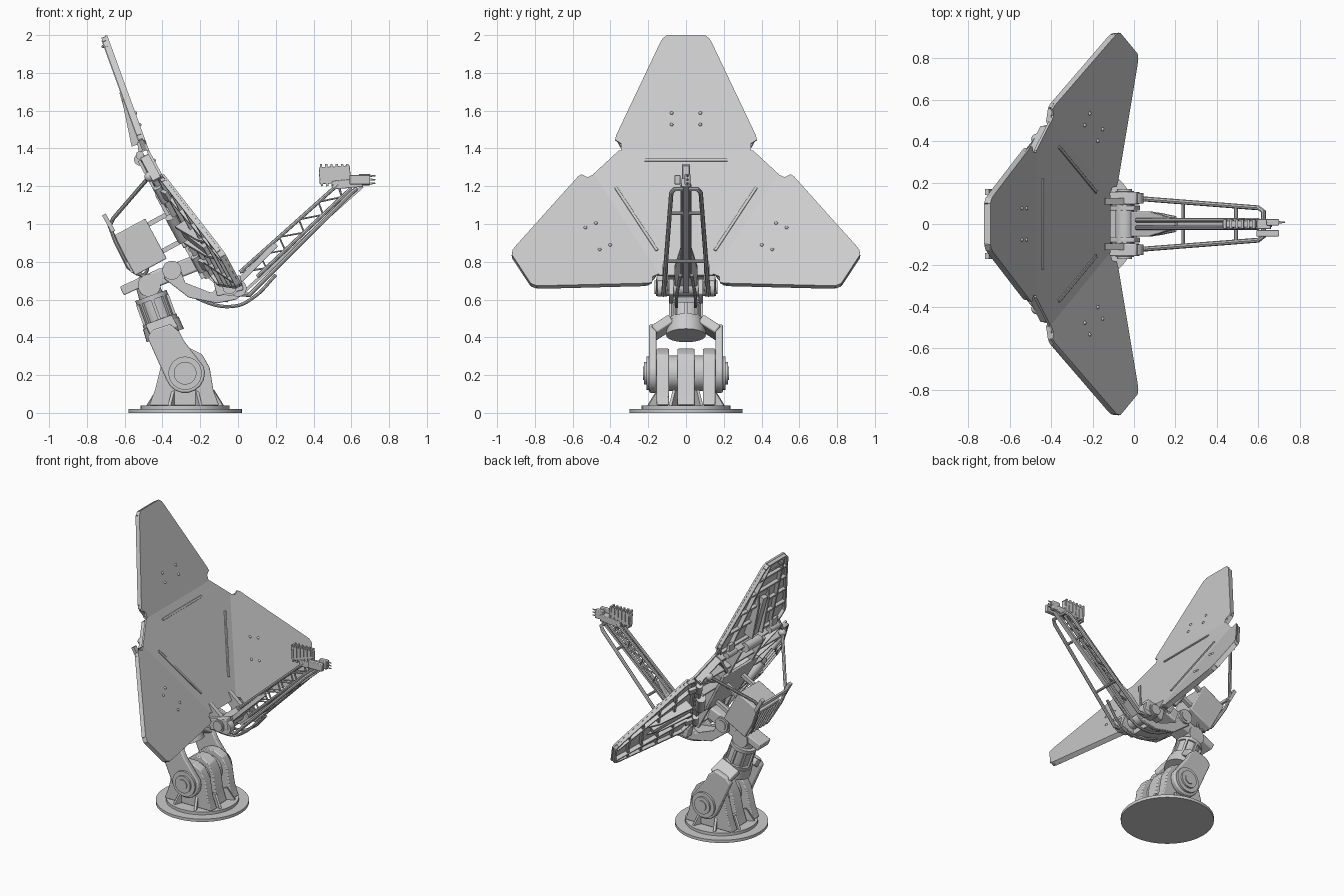
import bpy, bmesh, math
from mathutils import Matrix, Vector as V

if "Cube" in bpy.data.objects:
    bpy.data.objects.remove(bpy.data.objects["Cube"])

I = Matrix.Identity(4)
SIDES = ((1, "left"), (-1, "right"))

def finish(name, bm, M=I, bevel=0):
    bmesh.ops.recalc_face_normals(bm, faces=bm.faces)
    me = bpy.data.meshes.new(name)
    bm.to_mesh(me); bm.free()
    me.transform(M)
    for p in me.polygons:
        p.use_smooth = True
    me.set_sharp_from_angle(angle=math.radians(32))
    ob = bpy.data.objects.new(name, me)
    bpy.context.collection.objects.link(ob)
    if bevel:
        m = ob.modifiers.new("bevel", 'BEVEL')
        m.width, m.segments, m.limit_method = bevel, 2, 'ANGLE'
    return ob

def prism(name, pts, d0, d1, M=I, bevel=0):
    """Outline in local xy, extruded from z=d0 to z=d1."""
    bm = bmesh.new()
    f = bm.faces.new([bm.verts.new((x, y, d0)) for x, y in pts])
    r = bmesh.ops.extrude_face_region(bm, geom=[f])
    bmesh.ops.translate(bm, vec=(0, 0, d1 - d0), verts=[v for v in r["geom"] if isinstance(v, bmesh.types.BMVert)])
    return finish(name, bm, M, bevel)

XZ = Matrix(((1, 0, 0, 0), (0, 0, -1, 0), (0, 1, 0, 0), (0, 0, 0, 1)))   # local xy -> world xz, z -> -y
def side_plate(name, pts, y0, y1, bevel=0):
    return prism(name, pts, -y1, -y0, XZ, bevel)

def cyl(name, p, q, r, r2=None, n=32, M=I):
    p, q = V(p), V(q)
    T = Matrix.Translation((p + q) / 2) @ (q - p).to_track_quat('Z', 'Y').to_matrix().to_4x4()
    bm = bmesh.new()
    bmesh.ops.create_cone(bm, cap_ends=True, segments=n, radius1=r, radius2=r if r2 is None else r2,
                          depth=(q - p).length, matrix=T)
    return finish(name, bm, M)

def beam(name, p, q, w, h, M=I, up=(0, 0, 1), bevel=0):
    """Rectangular bar from p to q: w sideways, h towards up."""
    p, q = V(p), V(q)
    a = (q - p).normalized(); s = a.cross(V(up)).normalized(); u = s.cross(a)
    B = Matrix((a, s, u)).transposed().to_4x4()
    bm = bmesh.new()
    bmesh.ops.create_cube(bm, size=1, matrix=Matrix.Translation((p + q) / 2) @ B @
                          Matrix.Diagonal(((q - p).length, w, h, 1)))
    return finish(name, bm, M, bevel)

def ball(name, c, r, M=I):
    bm = bmesh.new()
    bmesh.ops.create_uvsphere(bm, u_segments=20, v_segments=12, radius=r, matrix=Matrix.Translation(c))
    return finish(name, bm, M)

def tube(name, pts, r, smooth=False, M=I):
    cu = bpy.data.curves.new(name, 'CURVE')
    cu.dimensions, cu.bevel_depth, cu.bevel_resolution, cu.use_fill_caps = '3D', r, 2, True
    if smooth:
        sp = cu.splines.new('BEZIER'); sp.bezier_points.add(len(pts) - 1)
        for b, p in zip(sp.bezier_points, pts):
            b.co = p; b.handle_left_type = b.handle_right_type = 'AUTO'
    else:
        sp = cu.splines.new('POLY'); sp.points.add(len(pts) - 1)
        for b, p in zip(sp.points, pts):
            b.co = (*p, 1)
    tmp = bpy.data.objects.new(name, cu)
    bpy.context.collection.objects.link(tmp)
    bm = bmesh.new(); bm.from_mesh(tmp.to_mesh())
    bpy.data.objects.remove(tmp); bpy.data.curves.remove(cu)
    return finish(name, bm, M)

# --- base and pedestal
BX, PZ = -.28, .21
cyl("base_disc", (BX, 0, 0), (BX, 0, .02), .30, n=64)
cyl("base_plate", (BX, 0, .02), (BX, 0, .04), .235, n=48)
for i in range(8):
    R = Matrix.Translation((BX, 0, 0)) @ Matrix.Rotation(math.radians(45 * i + 22.5), 4, 'Z') @ XZ
    prism("base_gusset", [(.13, .03), (.22, .03), (.215, .045), (.165, .12), (.13, .12)], -.008, .008, R)
ped = [(-.47, .04), (-.10, .04), (-.13, .12), (-.15, .24), (-.19, .31), (-.25, .34), (-.31, .34), (-.37, .31), (-.41, .24), (-.44, .12)]
for s, n in SIDES:
    side_plate("pedestal_cheek_" + n, ped, *sorted((s * .09, s * .155)), bevel=.006)
side_plate("pedestal_center_web", [(x * .9 - .028, z) for x, z in ped], -.045, .045, .006)
cyl("elevation_drum", (BX, -.16, PZ), (BX, .16, PZ), .095)
cyl("pedestal_core", (BX, 0, .04), (BX, 0, .11), .07)

# --- tilted fork and azimuth motor
t = V((-.34, 0, .94)).normalized()
piv = V((BX, 0, PZ))
fork = [(BX + .105 * math.cos(a), PZ + .105 * math.sin(a)) for a in [math.radians(200 + k * 20) for k in range(10)]]
fork += [(-.285, .38), (-.31, .43), (-.36, .47), (-.45, .44), (-.48, .40)]
for s, n in SIDES:
    side_plate("fork_arm_" + n, fork, *sorted((s * .155, s * .195)), bevel=.008)
    for k, (r, d) in enumerate(((.088, .21), (.06, .222), (.035, .228))):
        cyl("fork_bearing_%d_%s" % (k, n), (BX, s * .15, PZ), (BX, s * d, PZ), r)
    beam("fork_shoulder_" + n, (-.385, s * .175, .42), (-.415, s * .085, .478), .15, .05, up=t, bevel=.008)
C = V((-.385, 0, .41))
for name, a, b, r, r2 in (("fork_collar", 0, .07, .105, .10), ("neck_flange", .07, .09, .095, .095), ("azimuth_motor", .09, .20, .078, .078),
                          ("motor_cap", .20, .225, .088, .088), ("neck_top", .225, .29, .065, .06)):
    cyl(name, C + t * a, C + t * b, r, r2)
for i in range(8):
    d = (Matrix.Rotation(math.radians(45 * i), 3, t) @ V((0, .08, 0)))
    beam("motor_rib", C + d + t * .08, C + d + t * .2, .016, .022, up=d)

# --- head and elbow arm up to the dish pivot
cyl("head_knuckle", (-.47, -.07, .675), (-.47, .07, .675), .06)
beam("head_bar", (-.615, 0, .645), (-.40, 0, .745), .12, .05, bevel=.006)
beam("head_block", (-.48, 0, .69), (-.22, 0, .795), .13, .085, bevel=.01)
cyl("elbow_axle", (-.35, -.11, .755), (-.35, .11, .755), .035)
elbow = [(-.39, .79), (-.32, .80), (-.28, .69), (-.14, .635), (-.06, .71), (0, .71), (.03, .63), (-.01, .60), (-.11, .58), (-.26, .61), (-.39, .71)]
for s, n in SIDES:
    side_plate("elbow_arm_" + n, elbow, *sorted((s * .065, s * .09)), bevel=.004)
    beam("pivot_block_" + n, (-.12, s * .125, .655), (.02, s * .125, .69), .06, .08, bevel=.006)
    cyl("pivot_cap_" + n, (-.045, s * .09, .665), (-.045, s * .168, .665), .036)
    cyl("elbow_cap_" + n, (-.35, s * .09, .755), (-.35, s * .105, .755), .05)
    beam("dish_lug_" + n, (-.05, s * .11, .67), (-.16, s * .11, .76), .03, .07)
cyl("dish_axle", (-.045, -.16, .665), (-.045, .16, .665), .045)
beam("elbow_web", (-.27, 0, .635), (-.05, 0, .60), .14, .03)

# --- dish centre panel (local: x = world y, y = up the panel, z = facing)
a = math.radians(28.4)
u, nrm = V((-math.sin(a), 0, math.cos(a))), V((math.cos(a), 0, math.sin(a)))
D = Matrix.Translation((-.26, 0, 1.0)) @ Matrix((V((0, 1, 0)), u, nrm)).transposed().to_4x4()
hexa = [(-.355, .443), (.355, .443), (.49, .301), (.14, -.307), (-.14, -.307), (-.49, .301)]
prism("center_panel", hexa, -.014, 0, D)
for i in range(6):
    p, q = V((*hexa[i], -.035)) * .95, V((*hexa[i - 1], -.035)) * .95
    p.z = q.z = -.035
    beam("center_rim", p, q, .018, .05, D)
    beam("center_rib", (0, .08, -.04), p, .016, .06, D)
for x in (-.13, .13):
    beam("center_spine", (x, -.29, -.045), (x, .42, -.045), .022, .07, D)
for y in (-.12, .10, .28):
    w = .22 + .5 * (y + .12)
    beam("center_cross_rib", (-w, y, -.04), (w, y, -.04), .016, .055, D)
prism("hub_plate", [(-.17, -.1), (.17, -.1), (.2, .22), (-.2, .22)], -.085, -.065, D, .005)

# --- three folding petals, each with rim, ribs, hinge, rivets
outline = [(-.345, 0), (.345, 0), (.345, .04), (.375, .06), (.37, .085), (.14, .60), (.125, .63), (.10, .65),
           (-.10, .65), (-.125, .63), (-.14, .60), (-.37, .085), (-.375, .06), (-.345, .04)]
for nm, hx, hy, rot in (("top", 0, .443, 0), ("left", .315, 0, -120), ("right", -.315, 0, 120)):
    H = D @ Matrix.Translation((hx, hy, 0)) @ Matrix.Rotation(math.radians(rot), 4, 'Z')
    P = H @ Matrix.Rotation(math.radians(8.4), 4, 'X')
    prism("petal_" + nm, outline, -.012, 0, P)
    rim = [V((x * .96, .012 + y * .965, -.022)) for x, y in outline if not .03 < y < .05]
    for i in range(len(rim)):
        beam("petal_rim_" + nm, rim[i - 1], rim[i], .014, .024, P)
    for y in (.16, .29, .42, .53):
        w = .35 - .44 * (y - .085)
        beam("petal_cross_rib_" + nm, (-w, y, -.022), (w, y, -.022), .014, .024, P)
    for s, sn in SIDES:
        beam("petal_long_rib_" + nm, (s * .22, .04, -.024), (s * .075, .63, -.024), .014, .028, P)
        YZ = P @ Matrix(((0, 0, 1, s * .055), (1, 0, 0, 0), (0, 1, 0, 0), (0, 0, 0, 1)))
        prism("petal_bracket_" + nm, [(.05, -.01), (.38, -.01), (.29, -.045), (.05, -.08)], -.008, .008, YZ)
        # hinge knuckles behind the fold
        cyl("hinge_barrel_" + nm, (s * .19, -.0, -.055), (s * .29, -.0, -.055), .022, n=20, M=H)
        for d in (-.04, .04):
            beam("hinge_leaf_" + nm, (s * .24, 0, -.05), (s * .24, d * 1.6, -.025), .06, .02, H)
        for y in (.145, .21):
            ball("rivet_" + nm, (s * .076, y, 0), .009, P)
    cyl("hinge_motor_" + nm, (-.08, -.02, -.065), (.08, -.02, -.065), .032, n=24, M=H)
    beam("petal_spine_" + nm, (0, .05, -.05), (0, .34, -.028), .05, .03, P)
    beam("face_strip_" + nm, (-.22, -.06, .003), (.22, -.06, .003), .016, .008, H, bevel=.002)
    if nm == "top":
        tube("tip_handle", [(-.05, .60, -.02), (-.05, .60, -.045), (.05, .60, -.045), (.05, .60, -.02)], .008, M=P)

# --- equipment box on the back with braces and hoses
beam("equipment_box", (0, -.105, -.285), (0, .135, -.285), .24, .19, D, bevel=.006)
for i in range(7):
    beam("box_fin", (-.105 + i * .035, -.085, -.384), (-.105 + i * .035, .115, -.384), .008, .014, D)
for s, n in SIDES:
    for y in (-.06, .1):
        beam("box_post_" + n, (s * .09, y, -.07), (s * .09, y, -.2), .025, .025, D, up=(0, 1, 0))
    ball("brace_ball_" + n, (-.47, s * .41, 1.25), .026)
    tube("brace_" + n, [(-.47, s * .41, 1.25), (-.66, s * .17, 1.03), (-.68, s * .15, .99), (-.65, s * .14, .91),
                        (-.58, s * .09, .77), (-.54, s * .06, .74), (-.47, s * .05, .72)], .011)
    beam("brace_clamp_" + n, (-.71, s * .155, 1.05), (-.66, s * .155, .96), .03, .022)
    cyl("hose_plug_" + n, (-.49, s * .05, .95), (-.47, s * .05, .87), .016, n=16)
    tube("hose_" + n, [(-.50, s * .05, .93), (-.55, s * .06, .82), (-.48, s * .07, .77), (-.52, s * .04, .71)], .008, True)
    tube("lower_cable_" + n, [(-.31, s * .04, .68), (-.2, s * .05, .60), (-.02, s * .05, .565), (.08, s * .05, .61), (.2, s * .03, .73)], .009, True)
beam("brace_crossbar", (-.68, -.15, .99), (-.68, .15, .99), .018, .018)

# --- feed boom: outer rails and central lattice
rails = [(-.02, -.12, .63), (.06, -.12, .625), (.60, -.078, 1.165), (.625, -.06, 1.185)]
tube("boom_rail_loop", rails + [(x, -y, z) for x, y, z in reversed(rails)], .012)
def rail(f, s):
    return V((.06 + .54 * f, s * (.12 - .042 * f), .625 + .54 * f))
for f in (.33, .8):
    tube("boom_crossbar", [rail(f, 1), rail(f, -1)], .009)
lo = lambda f, y: V((.10 + .50 * f, y, .72 + .47 * f))
hi = lambda f, y: V((.01 + .52 * f, y, .745 + .465 * f))
for s, n in SIDES:
    y = s * .018
    tube("lattice_lower_chord_" + n, [lo(0, y), lo(1, y)], .010)
    tube("lattice_upper_chord_" + n, [hi(0, y), hi(1, y)], .010)
    tube("lattice_zigzag_" + n, [(lo if k % 2 else hi)(k / 10, y) for k in range(11)], .007)
    cyl("boom_foot_" + n, (0, s * .10, .66), (0, s * .15, .66), .045)
B = Matrix.Translation((.0, 0, .67)) @ Matrix((V((0, 1, 0)), V((.707, 0, .707)), V((.707, 0, -.707)))).transposed().to_4x4()
prism("boom_root_gusset", [(-.06, 0), (.06, 0), (.06, .13), (.022, .3), (-.022, .3), (-.06, .13)], -.03, .0, B, .004)
beam("boom_spine", (.03, 0, .64), (.66, 0, 1.20), .03, .016)

# --- feed head with fins and prongs
beam("feed_finned_box", (.43, 0, 1.255), (.595, 0, 1.265), .035, .09, bevel=.004)
for i in range(6):
    x = .445 + i * .028
    beam("feed_fin", (x, 0, 1.20), (x - .006, 0, 1.318), .012, .044, up=(0, 1, 0))
beam("feed_body", (.50, 0, 1.205), (.66, 0, 1.22), .05, .045, bevel=.004)
beam("feed_nozzle", (.64, .008, 1.235), (.70, .008, 1.235), .03, .06, bevel=.004)
beam("feed_side_unit", (.59, -.045, 1.235), (.70, -.045, 1.235), .03, .05, bevel=.004)
for z in (1.215, 1.235, 1.255):
    cyl("feed_prong", (.69, .008, z), (.728, .008, z), .007, .003, n=12)
